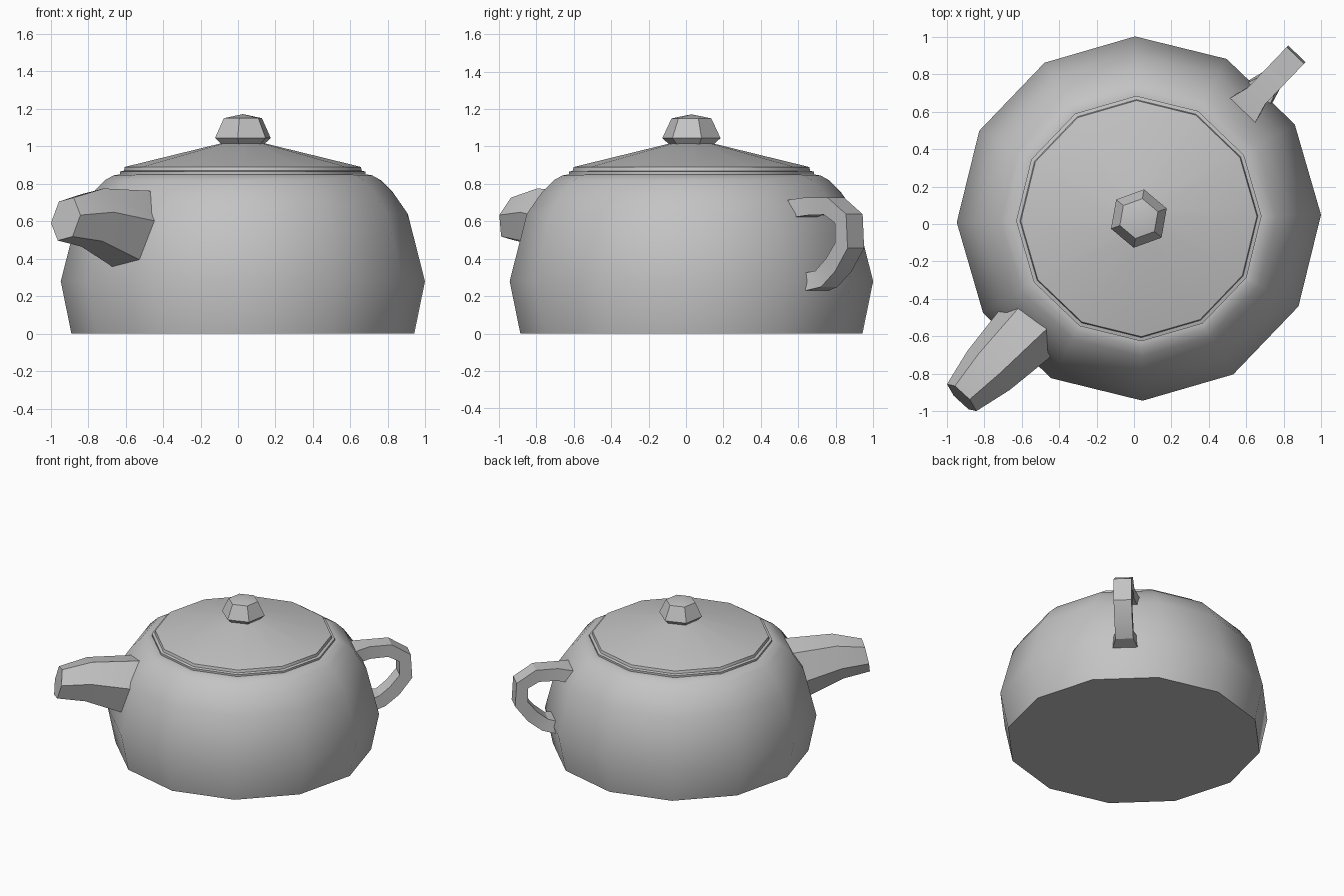
import bpy, bmesh, math
from mathutils import Vector

if "Cube" in bpy.data.objects:
    bpy.data.objects.remove(bpy.data.objects["Cube"])

CENTRE = Vector((0.026, 0.029, 0))
grey = bpy.data.materials.new("plain grey")
grey.diffuse_color = (0.55, 0.55, 0.55, 1)
grey.use_nodes = True
grey.node_tree.nodes["Principled BSDF"].inputs["Base Color"].default_value = grey.diffuse_color


def loft(name, rings, closed_start=True, closed_end=True, smooth=40):
    """Skin a list of equal-length point rings; a single point closes to a tip."""
    bm = bmesh.new()
    rows = [[bm.verts.new(p) for p in ring] for ring in rings]
    for a, b in zip(rows, rows[1:]):
        n = len(a)
        for i in range(n):
            j = (i + 1) % n
            if len(b) == 1:
                bm.faces.new((a[i], a[j], b[0]))
            else:
                bm.faces.new((a[i], a[j], b[j], b[i]))
    if closed_start:
        bm.faces.new(rows[0])
    if closed_end and len(rows[-1]) > 2:
        bm.faces.new(rows[-1])
    bmesh.ops.recalc_face_normals(bm, faces=bm.faces)
    mesh = bpy.data.meshes.new(name)
    bm.to_mesh(mesh)
    bm.free()
    mesh.materials.append(grey)
    obj = bpy.data.objects.new(name, mesh)
    bpy.context.collection.objects.link(obj)
    bpy.ops.object.select_all(action='DESELECT')
    obj.select_set(True)
    bpy.context.view_layer.objects.active = obj
    bpy.ops.object.shade_smooth_by_angle(angle=math.radians(smooth))
    return obj


def lathe(name, profile, sides, turn, smooth=40):
    """Turn a (radius, height) profile around the pot's axis."""
    rings = []
    for r, z in profile:
        count = sides if r > 0 else 1
        rings.append([CENTRE + Vector((r * math.cos(a), r * math.sin(a), z))
                      for a in (math.radians(turn) + math.tau * i / sides
                                for i in range(count))])
    return loft(name, rings, smooth=smooth)


def radial(angle, s, e, z):
    """Point at distance s along a heading, e sideways and z up."""
    c, n = math.cos(math.radians(angle)), math.sin(math.radians(angle))
    return CENTRE + Vector((s * c - e * n, s * n + e * c, z))


# Twelve-sided pot with a rolled shoulder and a rim
lathe("body", [(0.915, 0), (0.972, 0.28), (0.88, 0.64), (0.80, 0.755),
               (0.735, 0.82), (0.69, 0.845), (0.66, 0.85)], 12, 1.2)

# Lid with a stepped edge and a shallow cone
lathe("lid", [(0.655, 0.84), (0.655, 0.865), (0.635, 0.87), (0.63, 0.89),
              (0.12, 1.015)], 12, 1.2)

# Six-sided knob
lathe("knob", [(0.12, 1.01), (0.158, 1.045), (0.108, 1.15), (0, 1.172)],
      6, 20, smooth=25)

# Hexagonal spout: (distance, height, half width, half height, tilt)
spout = []
for s, z, w, h, tilt in [(0.84, 0.56, 0.19, 0.215, -0.42),
                         (1.14, 0.62, 0.156, 0.165, -0.2),
                         (1.344, 0.612, 0.108, 0.122, -0.2)]:
    ring = []
    for i in range(6):
        a = math.radians(10 + 60 * i)
        up = h * math.sin(a)
        ring.append(radial(225.3, s + tilt * up, w * math.cos(a), z + up))
    spout.append(ring)
loft("spout", spout, smooth=25)

# Square-section handle: (distance, height, half width), flared at both ends
path = [(0.80, 0.665, 0.095), (0.91, 0.68, 0.064), (1.055, 0.682, 0.064),
        (1.165, 0.615, 0.064), (1.172, 0.47, 0.064), (1.09, 0.365, 0.064),
        (1.00, 0.292, 0.064), (0.90, 0.272, 0.095)]
handle = []
for i, (s, z, w) in enumerate(path):
    before, after = path[max(i - 1, 0)], path[min(i + 1, len(path) - 1)]
    t = Vector((after[0] - before[0], after[1] - before[1])).normalized()
    n = Vector((-t.y, t.x)) * 0.048
    handle.append([radial(46.2, s + k * n.x, e * w, z + k * n.y)
                   for k, e in ((1, 1), (1, -1), (-1, -1), (-1, 1))])
loft("handle", handle, smooth=20)
